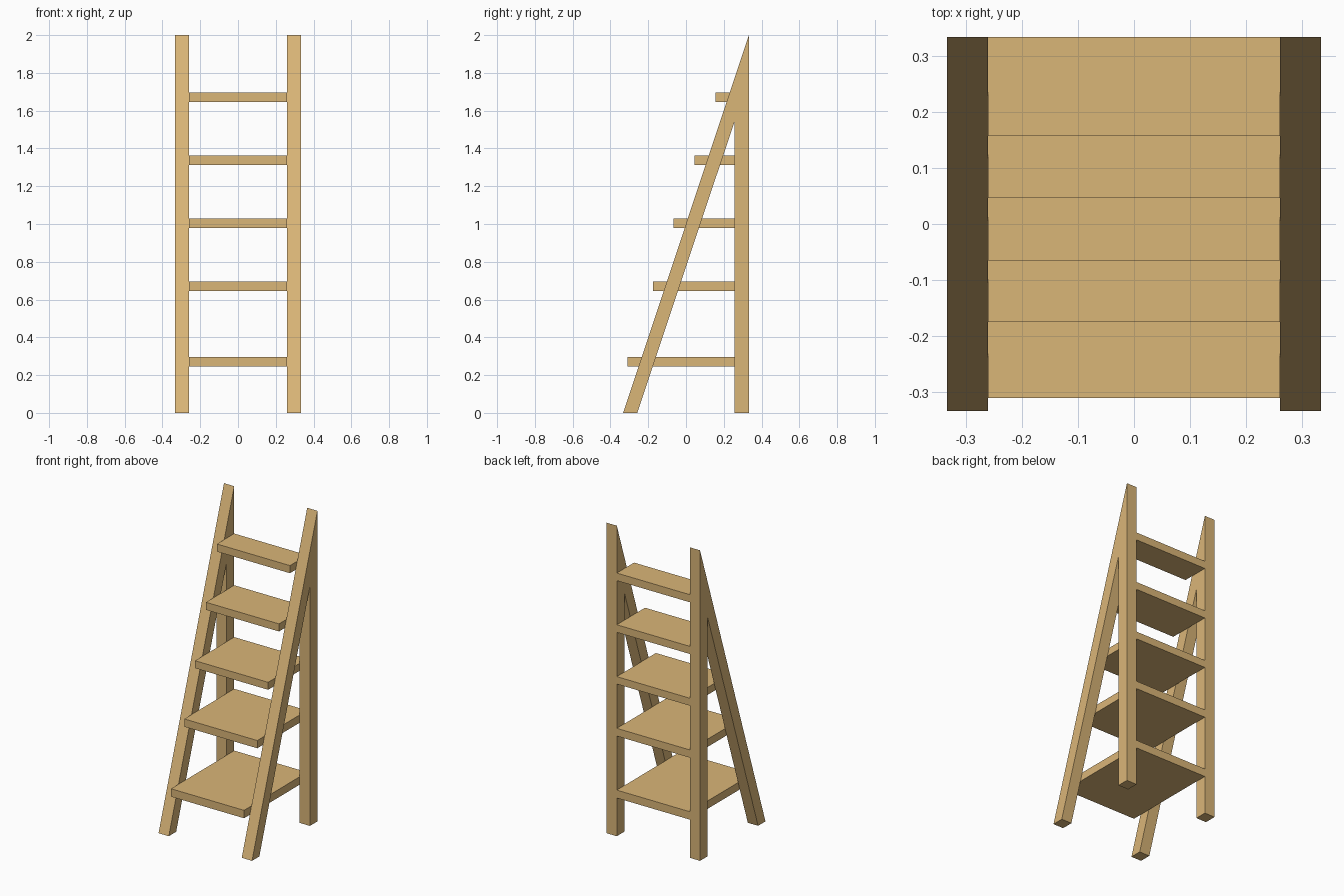
import bpy, bmesh

if "Cube" in bpy.data.objects:
    bpy.data.objects.remove(bpy.data.objects["Cube"])

wood = bpy.data.materials.new("light_wood")
wood.diffuse_color = (0.70, 0.465, 0.187, 1)
wood.use_nodes = True
wood.node_tree.nodes["Principled BSDF"].inputs["Base Color"].default_value = wood.diffuse_color

HALF = 0.333    # half width and half depth
INNER = 0.26    # inner face of the side frames


def extrude_profile(name, profile, x0, x1):
    """Extrude a closed (y, z) outline from x0 to x1."""
    bm = bmesh.new()
    face = bm.faces.new([bm.verts.new((x0, y, z)) for y, z in profile])
    geom = bmesh.ops.extrude_face_region(bm, geom=[face])["geom"]
    verts = [g for g in geom if isinstance(g, bmesh.types.BMVert)]
    bmesh.ops.translate(bm, verts=verts, vec=(x1 - x0, 0, 0))
    bmesh.ops.recalc_face_normals(bm, faces=bm.faces)
    mesh = bpy.data.meshes.new(name)
    bm.to_mesh(mesh)
    bm.free()
    mesh.materials.append(wood)
    obj = bpy.data.objects.new(name, mesh)
    bpy.context.collection.objects.link(obj)
    return obj


# Side frames: slanted front leg joined to an upright back leg
frame = [(-HALF, 0), (-0.258, 0), (0.256, 1.54), (0.256, 0), (HALF, 0), (HALF, 2)]
extrude_profile("left_side_frame", frame, -HALF, -INNER)
extrude_profile("right_side_frame", frame, INNER, HALF)

# Shelves: front edge y, bottom z, top z; all flush with the back
shelves = [(-0.31, 0.246, 0.297), (-0.175, 0.645, 0.695), (-0.065, 0.98, 1.028),
           (0.046, 1.313, 1.362), (0.157, 1.646, 1.695)]
for i, (y, z0, z1) in enumerate(shelves, 1):
    outline = [(y, z0), (HALF, z0), (HALF, z1), (y, z1)]
    extrude_profile(f"shelf_{i}", outline, -INNER, INNER)
